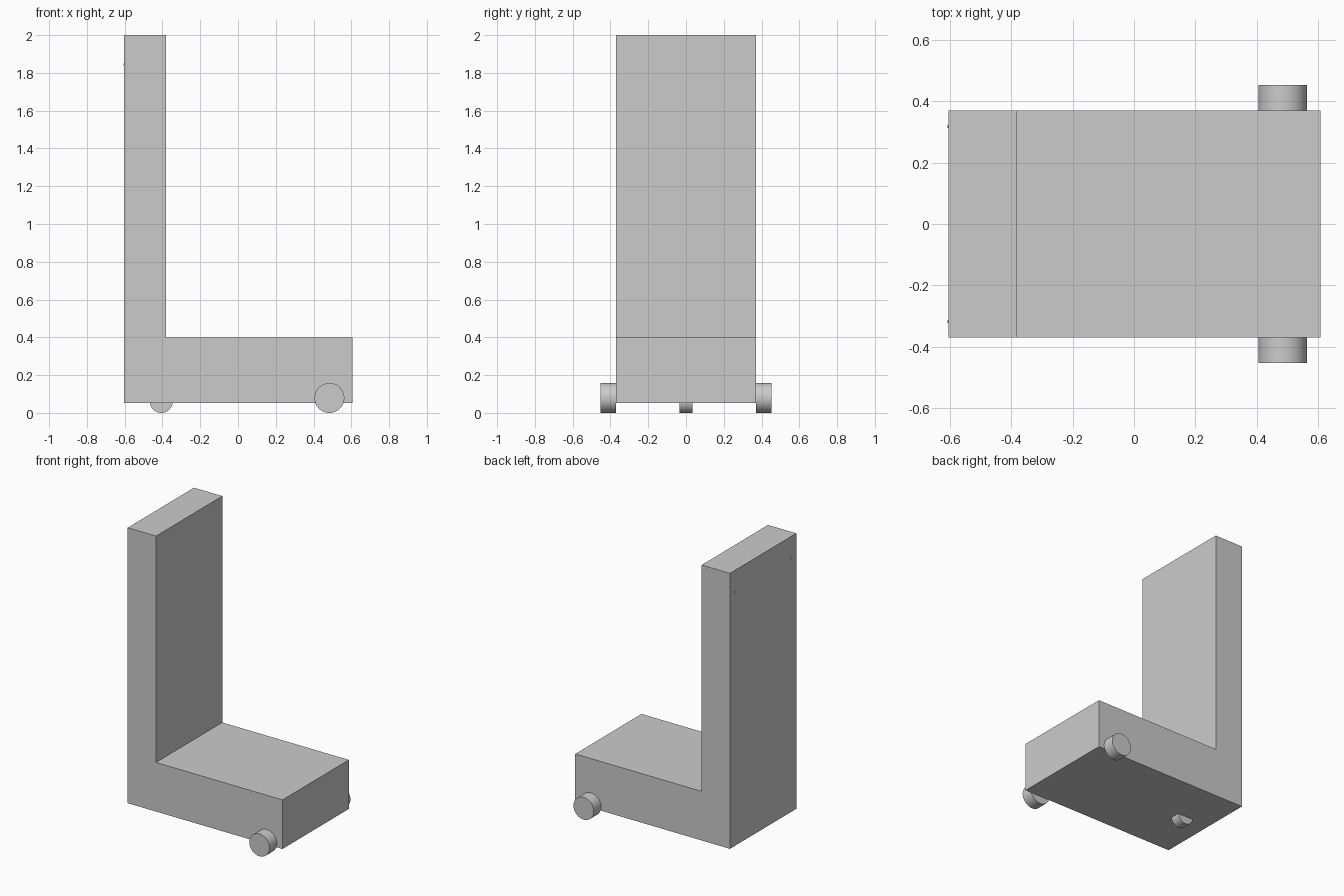
import bpy, bmesh, math

cube = bpy.data.objects.get("Cube")
if cube:
    bpy.data.objects.remove(cube, do_unlink=True)

GREY = (0.6, 0.6, 0.6, 1)
grey = bpy.data.materials.new("plain_grey")
grey.use_nodes = True
grey.diffuse_color = GREY
grey.node_tree.nodes["Principled BSDF"].inputs["Base Color"].default_value = GREY


def cylinder(name, radius, depth, location, axis="y", sides=64):
    """Smooth cylinder lying along the x or y axis."""
    rotation = (math.pi / 2, 0, 0) if axis == "y" else (0, math.pi / 2, 0)
    bpy.ops.mesh.primitive_cylinder_add(vertices=sides, radius=radius, depth=depth,
                                        location=location, rotation=rotation)
    obj = bpy.context.object
    obj.name = name
    obj.data.materials.append(grey)
    bpy.ops.object.shade_smooth_by_angle()
    return obj


# L-shaped body: side profile extruded across the width
LEFT, INNER, RIGHT = -0.603, -0.382, 0.607
BOTTOM, DECK, TOP = 0.053, 0.4, 2.0
HALF_WIDTH = 0.37
profile = [(LEFT, BOTTOM), (RIGHT, BOTTOM), (RIGHT, DECK),
           (INNER, DECK), (INNER, TOP), (LEFT, TOP)]
bm = bmesh.new()
face = bm.faces.new([bm.verts.new((x, -HALF_WIDTH, z)) for x, z in profile])
extruded = bmesh.ops.extrude_face_region(bm, geom=[face])["geom"]
bmesh.ops.translate(bm, vec=(0, 2 * HALF_WIDTH, 0),
                    verts=[v for v in extruded if isinstance(v, bmesh.types.BMVert)])
bmesh.ops.recalc_face_normals(bm, faces=bm.faces)
mesh = bpy.data.meshes.new("body")
bm.to_mesh(mesh)
bm.free()
mesh.materials.append(grey)
bpy.context.collection.objects.link(bpy.data.objects.new("body", mesh))

# Pair of drive wheels and pair of small pins on the tall outer face
for side, y in (("front", -1), ("back", 1)):
    cylinder(side + "_wheel", 0.079, 0.082, (0.484, y * 0.411, 0.079))
    cylinder(side + "_pin", 0.005, 0.008, (-0.603, y * 0.317, 1.845), "x", 16)

# Single caster half sunk into the underside
cylinder("caster_wheel", 0.061, 0.07, (-0.406, 0, 0.061))
